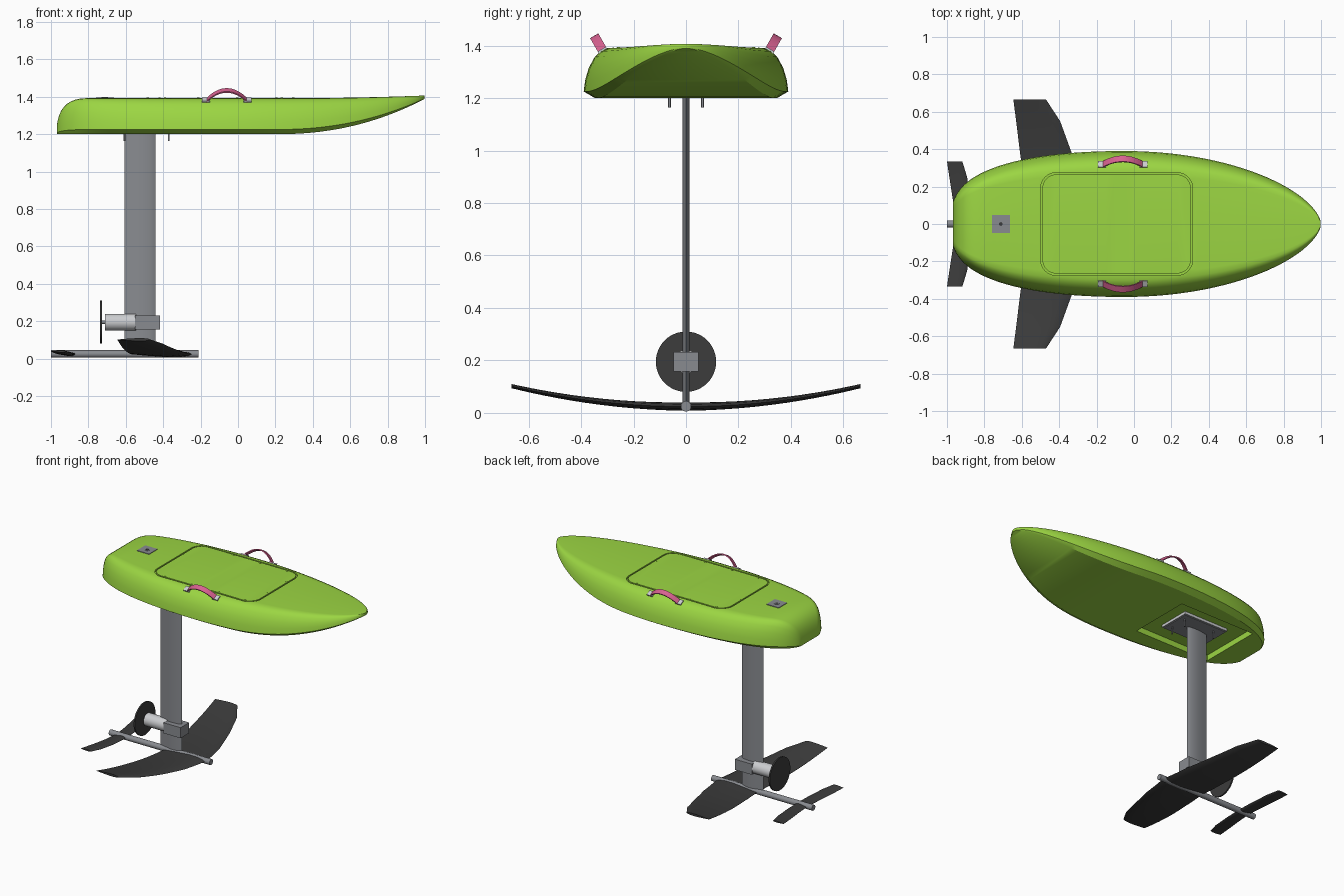
import bpy, bmesh, math
from mathutils import Matrix, Vector

if "Cube" in bpy.data.objects:
    bpy.data.objects.remove(bpy.data.objects["Cube"], do_unlink=True)


def material(name, rgb):
    m = bpy.data.materials.new(name)
    m.use_nodes = True
    m.diffuse_color = (*rgb, 1)
    m.node_tree.nodes["Principled BSDF"].inputs["Base Color"].default_value = (*rgb, 1)
    return m


GREEN = material("lime green", (0.33, 0.67, 0.055))
GREY = material("metal grey", (0.25, 0.26, 0.28))
LIGHT = material("light grey", (0.6, 0.61, 0.63))
BLACK = material("carbon black", (0.045, 0.045, 0.045))
PINK = material("pink strap", (0.68, 0.12, 0.28))


def smooth(ob, angle=35):
    bpy.ops.object.select_all(action="DESELECT")
    ob.select_set(True)
    bpy.context.view_layer.objects.active = ob
    bpy.ops.object.shade_smooth_by_angle(angle=math.radians(angle))


def finish(name, bm, mat):
    bmesh.ops.recalc_face_normals(bm, faces=bm.faces)
    me = bpy.data.meshes.new(name)
    bm.to_mesh(me)
    bm.free()
    me.materials.append(mat)
    ob = bpy.data.objects.new(name, me)
    bpy.context.collection.objects.link(ob)
    smooth(ob)
    return ob


def loft(name, rings, mat, closed=False):
    bm = bmesh.new()
    rows = [[bm.verts.new(p) for p in ring] for ring in rings]
    n = len(rows[0])
    pairs = list(zip(rows, rows[1:])) + ([(rows[-1], rows[0])] if closed else [])
    for a, b in pairs:
        for i in range(n):
            j = (i + 1) % n
            bm.faces.new((a[i], a[j], b[j], b[i]))
    if not closed:
        bm.faces.new(rows[0])
        bm.faces.new(rows[-1])
    return finish(name, bm, mat)


def box(name, lo, hi, mat):
    bm = bmesh.new()
    bmesh.ops.create_cube(bm, size=1)
    lo, hi = Vector(lo), Vector(hi)
    bmesh.ops.scale(bm, vec=hi - lo, verts=bm.verts)
    bmesh.ops.translate(bm, vec=(lo + hi) / 2, verts=bm.verts)
    return finish(name, bm, mat)


def cylinder(name, centre, radius, length, mat, axis="Z", sides=32):
    bm = bmesh.new()
    turn = Matrix.Rotation(math.pi / 2, 4, "Y") if axis == "X" else Matrix()
    bmesh.ops.create_cone(bm, cap_ends=True, segments=sides, radius1=radius, radius2=radius,
                          depth=length, matrix=Matrix.Translation(centre) @ turn)
    return finish(name, bm, mat)


# Board hull: cross-sections swept from tail to nose
SECTION = [(0.89, 0), (1, 0.13), (0.985, 0.36), (0.95, 0.6), (0.89, 0.82),
           (0.83, 0.93), (0.77, 0.985), (0.68, 1)]


def hull_ring(x):
    if x > -0.05:
        half = 0.39 * (1 - ((x + 0.05) / 1.05) ** 2) ** 0.6
    else:
        half = 0.39 * (1 - ((-0.05 - x) / 0.93) ** 2.2) ** 0.34
    bottom = 1.2 + 0.19 * max(0, (x - 0.2) / 0.8) ** 2.2
    top = 1.393 + 0.014 * max(0, (x - 0.3) / 0.7) ** 2
    height = (top - bottom) * (1 - max(0, (-0.78 - x) / 0.19) ** 3) ** 0.4
    side = [(x, half * u, bottom + height * v) for u, v in SECTION]
    return side + [(x, -y, z) for x, y, z in reversed(side)]


N = 56
stations = [0.0145 - 0.9835 * math.cos(math.pi * i / N) for i in range(N + 1)]
board = loft("board", [hull_ring(x) for x in stations], GREEN)


# Hatch groove and underside recess, cut into the board
def rounded_rect(inset):
    pts = []
    for k in range(4):
        sx, sy = ((1, 1), (-1, 1), (-1, -1), (1, -1))[k]
        for i in range(9):
            a = math.pi / 2 * (k + i / 8)
            r = 0.085 - inset
            pts.append((-0.093 + sx * 0.322 + r * math.cos(a), sy * 0.19 + r * math.sin(a)))
    return pts


groove = loft("groove_cutter", [[(ox, oy, 1.38), (ox, oy, 1.45), (ix, iy, 1.45), (ix, iy, 1.38)]
              for (ox, oy), (ix, iy) in zip(rounded_rect(0), rounded_rect(0.01))], GREEN, True)
recess = box("recess_cutter", (-0.8, -0.225, 1.1), (-0.21, 0.225, 1.24), GREEN)
for cutter in (groove, recess):
    cutter.hide_render = True
    mod = board.modifiers.new("cut", "BOOLEAN")
    mod.operation, mod.solver, mod.object = "DIFFERENCE", "EXACT", cutter
    bpy.context.view_layer.objects.active = board
    bpy.ops.object.modifier_apply(modifier=mod.name)
    bpy.data.objects.remove(cutter, do_unlink=True)
smooth(board, 30)

# Hatch screws, symmetric about the hatch centre
screws = [(-0.42 + 0.208 * i, 0.257) for i in range(4)] + [(-0.482, 0.085), (-0.482, -0.12)]
for x, y in screws:
    for s in (1, -1):
        cylinder("hatch_screw", (-0.093 + s * (x + 0.093), s * y, 1.393), 0.006, 0.004, GREEN, sides=12)

# Deck fitting near the tail
box("deck_plate", (-0.76, -0.047, 1.385), (-0.664, 0.047, 1.397), GREY)
cylinder("deck_socket", (-0.712, 0, 1.397), 0.018, 0.004, GREY, sides=16)
cylinder("deck_socket_core", (-0.712, 0, 1.398), 0.01, 0.004, BLACK, sides=12)


# Carry handles leaning outwards over the rails
def band(name, path, thick, width, side, mat):
    rings = []
    for x, h in path:
        ring = []
        for w, t in ((-1, -1), (1, -1), (1, 1), (-1, 1)):
            a, b = w * width / 2, h + t * thick / 2
            ring.append((x, side * (0.317 + 0.87 * a + 0.5 * b), 1.38 - 0.5 * a + 0.87 * b))
        rings.append(ring)
    loft(name, rings, mat)


for s, label in ((1, "back"), (-1, "front")):
    arc = [(-0.06 + 0.11 * u, 0.062 * (1 - u * u)) for u in (i / 8 - 1 for i in range(17))]
    band(label + "_handle_strap", arc, 0.008, 0.036, s, PINK)
    for a, b in ((-0.193, -0.15), (0.03, 0.073)):
        band(label + "_handle_pad", [(a, 0), (b, 0)], 0.016, 0.036, s, LIGHT)

# Mast, mounting plate and bolts
MAST = [0.013 * math.sin(math.pi * (i / 12) ** 0.75) for i in range(1, 12)]
front_to_back = [(-0.44 - 0.166 * i / 12, t) for i, t in enumerate(MAST, 1)]
mast_outline = [(-0.44, 0)] + front_to_back + [(-0.606, 0)] + [(x, -t) for x, t in reversed(front_to_back)]
loft("mast", [[(x, y, z) for x, y in mast_outline] for z in (0.025, 1.24)], GREY)
box("mounting_plate", (-0.68, -0.115, 1.222), (-0.33, 0.115, 1.242), LIGHT)
box("mounting_plate_face", (-0.672, -0.107, 1.218), (-0.338, 0.107, 1.224), GREY)
for x in (-0.607, -0.37):
    for y in (-0.063, 0.063):
        cylinder("mounting_bolt", (x, y, 1.2), 0.005, 0.07, GREY, sides=12)

# Motor pod and propeller disc
box("motor_bracket", (-0.55, -0.048, 0.157), (-0.417, 0.048, 0.232), GREY)
cylinder("motor", (-0.628, 0, 0.195), 0.045, 0.165, LIGHT, "X")
cylinder("propeller_shaft", (-0.72, 0, 0.195), 0.01, 0.03, GREY, "X", 16)
cylinder("propeller_disc", (-0.733, 0, 0.195), 0.115, 0.01, BLACK, "X", 48)

# Fuselage rod
cylinder("fuselage", (-0.605, 0, 0.025), 0.02, 0.79, GREY, "X", 24)


# Wings: foil sections lofted along a raised span
FOIL = [(0, 0), (0.06, 0.3), (0.2, 0.48), (0.4, 0.5), (0.7, 0.3), (1, 0.03),
        (1, -0.03), (0.7, -0.3), (0.4, -0.5), (0.2, -0.48), (0.06, -0.3)]


def wing(name, plan, base, rise, root_thick, tip_thick):
    span = plan[-1][0]
    half = []
    for (y0, l0, t0), (y1, l1, t1) in zip(plan, plan[1:]):
        half += [(y0 + (y1 - y0) * k / 3, l0 + (l1 - l0) * k / 3, t0 + (t1 - t0) * k / 3) for k in range(3)]
    half.append(plan[-1])
    stations = [(-y, l, t) for y, l, t in reversed(half[1:])] + half
    rings = []
    for y, lead, trail in stations:
        f = abs(y) / span
        thick = root_thick + (tip_thick - root_thick) * f
        rings.append([(lead + (trail - lead) * c, y, base + rise * f * f + thick * h) for c, h in FOIL])
    loft(name, rings, BLACK)


wing("front_wing", [(0, -0.245, -0.565), (0.2, -0.28, -0.585), (0.385, -0.335, -0.61),
                    (0.55, -0.395, -0.63), (0.665, -0.47, -0.645)], 0.024, 0.078, 0.032, 0.016)
wing("rear_wing", [(0, -0.87, -0.955), (0.12, -0.875, -0.967), (0.25, -0.892, -0.987),
                   (0.335, -0.918, -1.0)], 0.024, 0.015, 0.02, 0.01)
